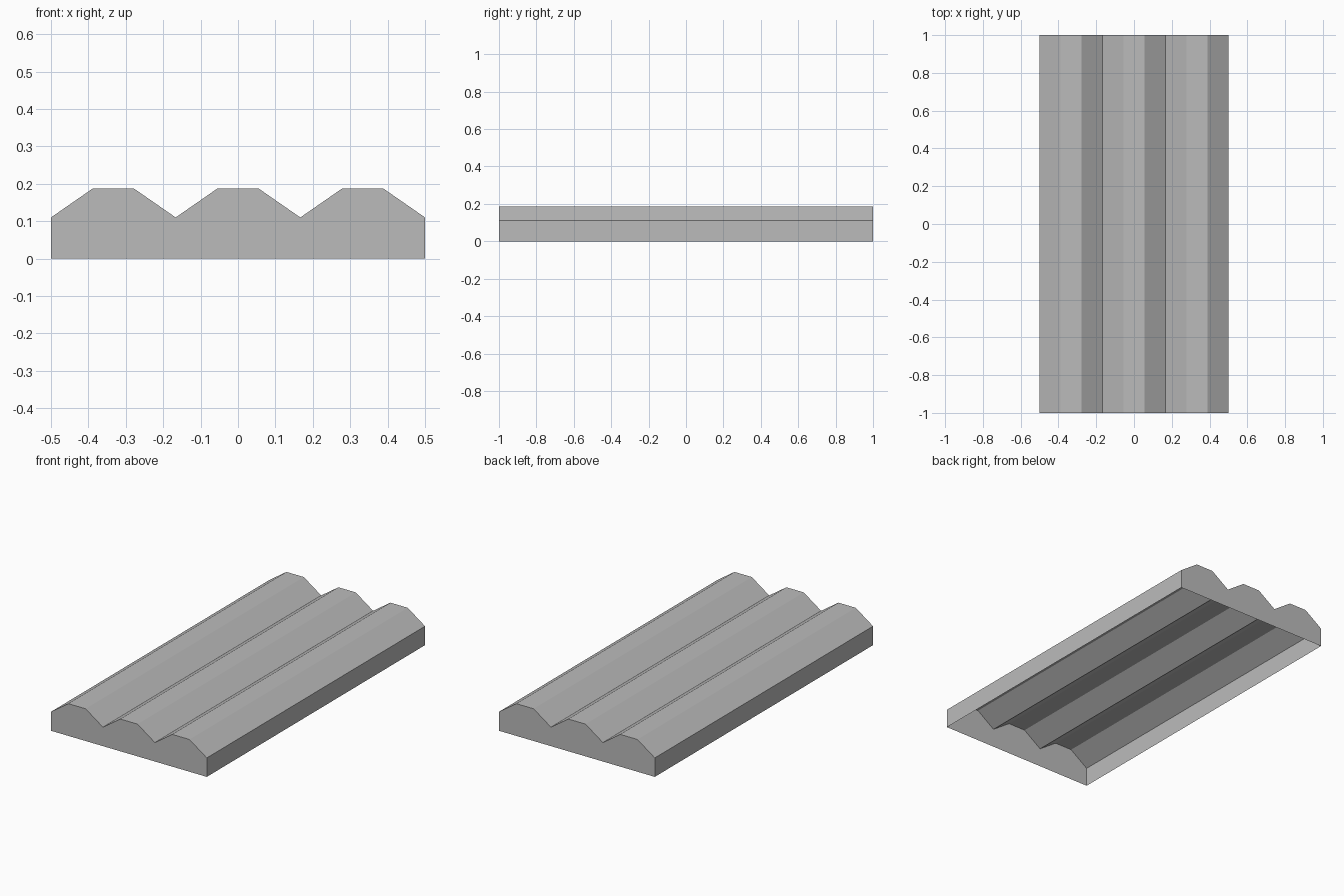
import bpy
import bmesh

cube = bpy.data.objects.get("Cube")
if cube:
    bpy.data.objects.remove(cube, do_unlink=True)

RIDGES = 3
WIDTH, HALF_LENGTH = 1.0, 1.0
VALLEY, CREST = 0.11, 0.187

grey = bpy.data.materials.new("plain_grey")
grey.use_nodes = True
colour = (0.5, 0.5, 0.5, 1)
grey.diffuse_color = colour
grey.node_tree.nodes["Principled BSDF"].inputs["Base Color"].default_value = colour

# Cross-section: a flat-topped ridge repeated over straight side walls
step = WIDTH / (RIDGES * 3)
profile = [(-WIDTH / 2, 0), (-WIDTH / 2, VALLEY)]
for i in range(RIDGES):
    left = -WIDTH / 2 + i * 3 * step
    profile += [(left + step, CREST), (left + 2 * step, CREST), (left + 3 * step, VALLEY)]
profile.append((WIDTH / 2, 0))

# Thin shell: walls, ridges and both ends, open underneath
bm = bmesh.new()
front = [bm.verts.new((x, -HALF_LENGTH, z)) for x, z in profile]
back = [bm.verts.new((x, HALF_LENGTH, z)) for x, z in profile]
for i in range(len(profile) - 1):
    bm.faces.new((front[i], back[i], back[i + 1], front[i + 1]))
bm.faces.new(front)
bm.faces.new(back[::-1])
bmesh.ops.recalc_face_normals(bm, faces=bm.faces)

mesh = bpy.data.meshes.new("ridged_panel")
bm.to_mesh(mesh)
bm.free()
mesh.materials.append(grey)
panel = bpy.data.objects.new("ridged_panel", mesh)
bpy.context.collection.objects.link(panel)
